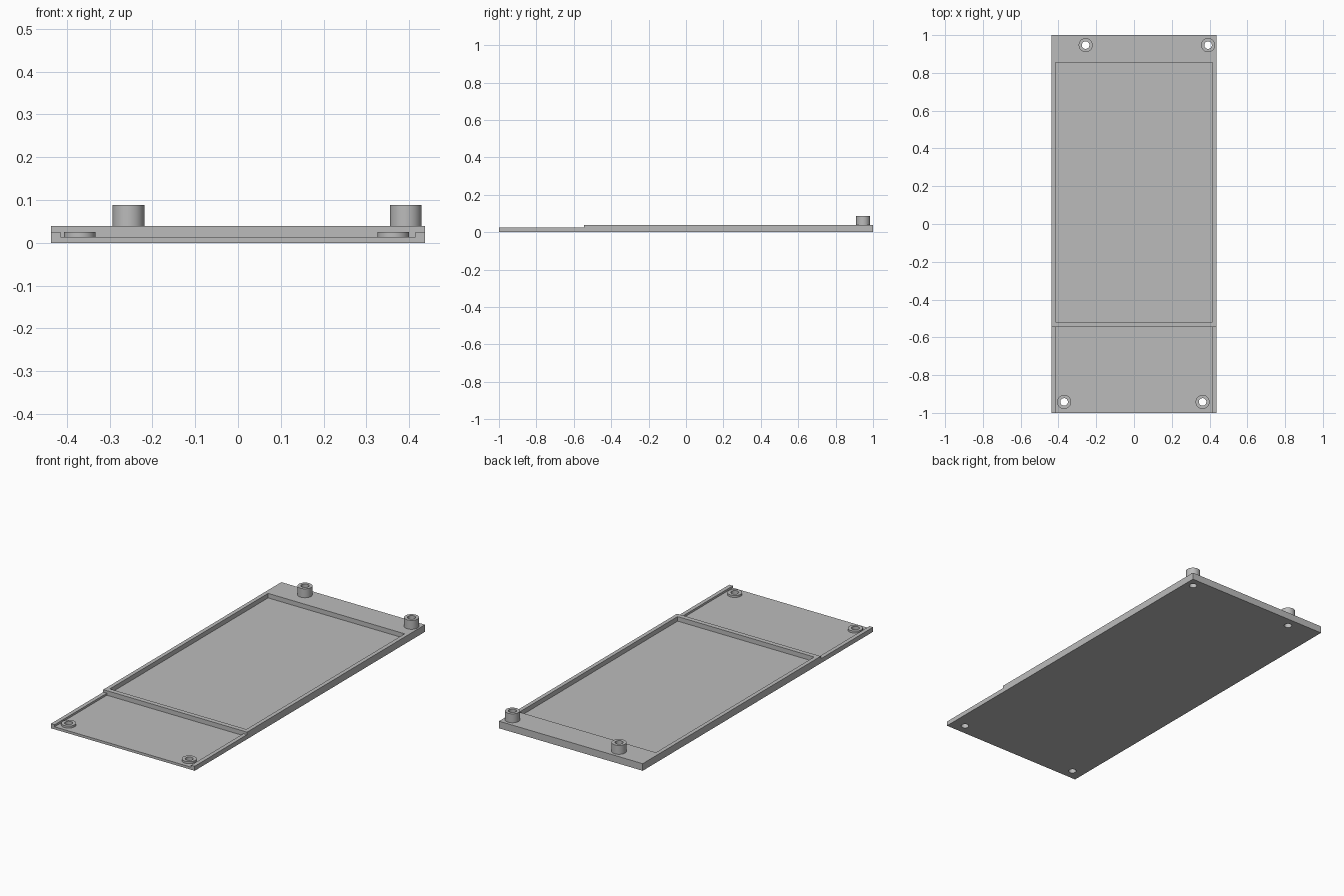
import bpy, bmesh, math

if "Cube" in bpy.data.objects:
    bpy.data.objects.remove(bpy.data.objects["Cube"], do_unlink=True)

grey = bpy.data.materials.new("plain_grey")
grey.use_nodes = True
grey.diffuse_color = (0.5, 0.5, 0.5, 1)
grey.node_tree.nodes["Principled BSDF"].inputs["Base Color"].default_value = (0.5, 0.5, 0.5, 1)

HALF_W, FLOOR, RAIL, TOP = 0.437, 0.014, 0.025, 0.039
INNER, STEP_Y = 0.415, -0.546
POST_R, BORE_R, SIDES = 0.037, 0.02, 48


def finish(name, bm):
    bmesh.ops.recalc_face_normals(bm, faces=bm.faces)
    mesh = bpy.data.meshes.new(name)
    bm.to_mesh(mesh)
    bm.free()
    obj = bpy.data.objects.new(name, mesh)
    bpy.context.collection.objects.link(obj)
    mesh.materials.append(grey)
    return obj


def box(name, low, high):
    bm = bmesh.new()
    bmesh.ops.create_cube(bm, size=1)
    for v in bm.verts:
        v.co = [h if c > 0 else l for c, l, h in zip(v.co, low, high)]
    return finish(name, bm)


def tube(name, x, y, z0, z1, inner=0.0):
    """Ring-shaped post; with no outer wall it becomes a solid bore cutter."""
    bm = bmesh.new()
    profile = [(inner, z0), (POST_R, z0), (POST_R, z1), (inner, z1)]
    rings = []
    for i in range(SIDES):
        a = math.tau * i / SIDES
        rings.append([bm.verts.new((x + r * math.cos(a), y + r * math.sin(a), z))
                      for r, z in profile])
    for i, ring in enumerate(rings):
        following = rings[(i + 1) % SIDES]
        for k in range(4):
            n = (k + 1) % 4
            bm.faces.new((ring[k], following[k], following[n], ring[n]))
    return finish(name, bm)


def bore(name, x, y):
    bm = bmesh.new()
    bmesh.ops.create_cone(bm, cap_ends=True, segments=SIDES, radius1=BORE_R,
                          radius2=BORE_R, depth=0.4)
    bmesh.ops.translate(bm, verts=bm.verts, vec=(x, y, 0))
    return finish(name, bm)


def cut(target, cutter):
    mod = target.modifiers.new(cutter.name, 'BOOLEAN')
    mod.operation, mod.solver, mod.object = 'DIFFERENCE', 'EXACT', cutter
    cutter.hide_render = True
    cutters.append(cutter)


cutters = []

# Plate with a framed pocket, a lowered front and a shallow open tray
plate = box("base_plate", (-HALF_W, -1, 0), (HALF_W, 1, TOP))
cut(plate, box("pocket_cutter", (-INNER, -0.52, FLOOR), (INNER, 0.854, 0.2)))
cut(plate, box("front_step_cutter", (-0.6, -1.2, RAIL), (0.6, STEP_Y, 0.2)))
cut(plate, box("front_tray_cutter", (-INNER, -1.2, FLOOR), (INNER, STEP_Y, 0.2)))

# Low bosses at the front, taller posts at the rear, each bored through
posts = [("front_right_boss", -0.37, -0.942, FLOOR, RAIL),
         ("front_left_boss", 0.363, -0.942, FLOOR, RAIL),
         ("rear_right_post", -0.256, 0.947, TOP, 0.088),
         ("rear_left_post", 0.392, 0.947, TOP, 0.088)]
tubes = []
for name, x, y, z0, z1 in posts:
    tubes.append(tube(name, x, y, z0, z1, BORE_R))
    cut(plate, bore(name + "_bore_cutter", x, y))

# Bake the cuts and drop the cutters
bpy.context.view_layer.update()
baked = bpy.data.meshes.new_from_object(
    plate.evaluated_get(bpy.context.evaluated_depsgraph_get()))
plate.modifiers.clear()
plate.data = baked
for cutter in cutters:
    bpy.data.objects.remove(cutter, do_unlink=True)

# Smooth round walls, crisp edges
bpy.ops.object.select_all(action='DESELECT')
for obj in [plate] + tubes:
    obj.select_set(True)
bpy.context.view_layer.objects.active = plate
bpy.ops.object.shade_smooth_by_angle(angle=math.radians(30))
